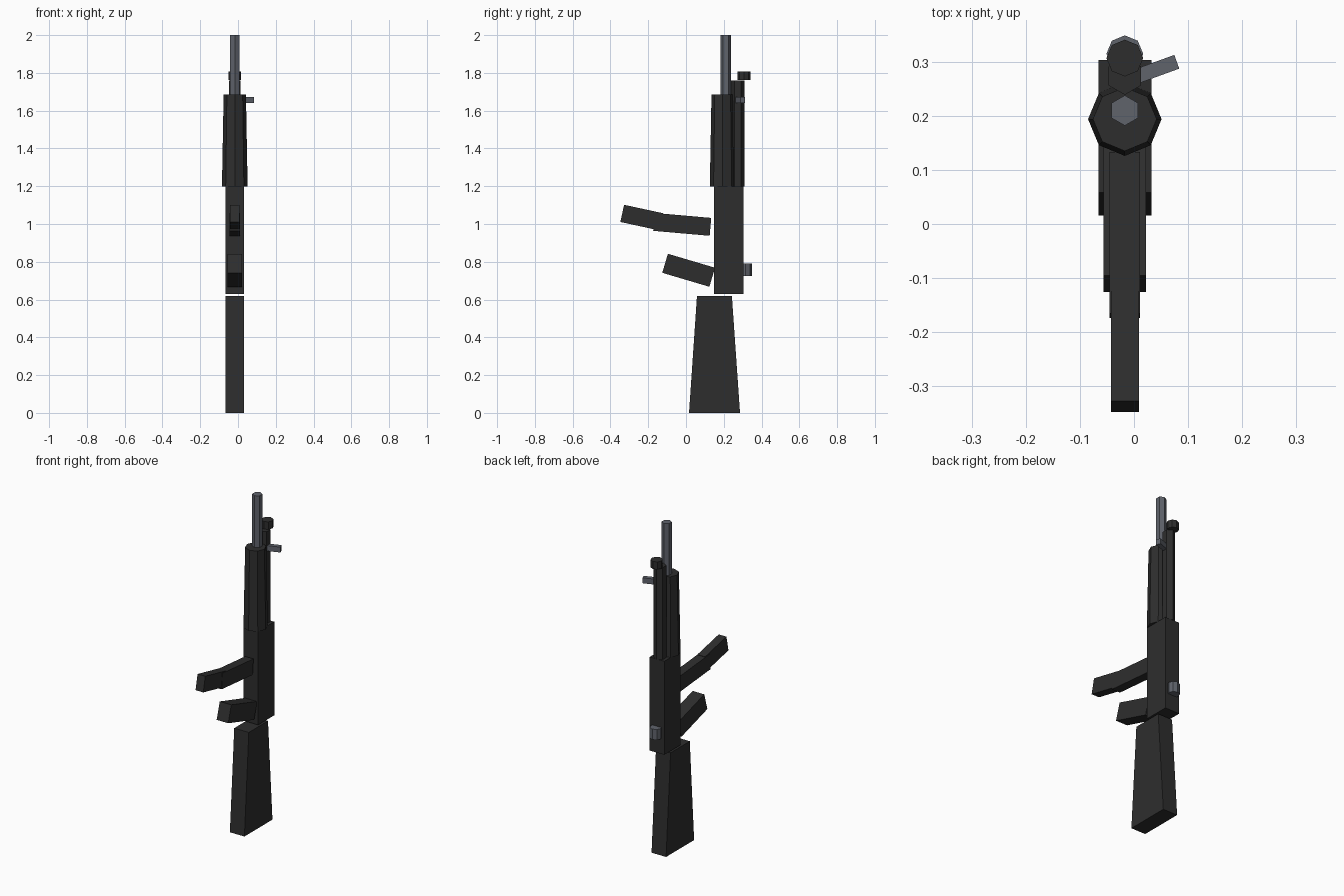
import bpy, bmesh, math
from mathutils import Matrix, Vector

cube = bpy.data.objects.get("Cube")
if cube:
    bpy.data.objects.remove(cube, do_unlink=True)

CX = -0.017  # centre line of the body


def material(name, colour):
    m = bpy.data.materials.new(name)
    m.use_nodes = True
    m.diffuse_color = colour
    m.node_tree.nodes["Principled BSDF"].inputs["Base Color"].default_value = colour
    return m


black = material("matte black", (0.027, 0.027, 0.027, 1))
steel = material("grey steel", (0.115, 0.125, 0.148, 1))


def finish(name, bm, mat):
    bmesh.ops.recalc_face_normals(bm, faces=bm.faces)
    mesh = bpy.data.meshes.new(name)
    bm.to_mesh(mesh)
    bm.free()
    mesh.materials.append(mat)
    ob = bpy.data.objects.new(name, mesh)
    bpy.context.collection.objects.link(ob)
    return ob


def box(name, centre, size, mat, angle=0, axis='X'):
    bm = bmesh.new()
    place = (Matrix.Translation(centre) @ Matrix.Rotation(math.radians(angle), 4, axis)
             @ Matrix.Diagonal((*size, 1)))
    bmesh.ops.create_cube(bm, size=1, matrix=place)
    return finish(name, bm, mat)


def tube(name, y, z0, z1, r0, r1, sides, mat):
    """Upright faceted cylinder with a corner facing the front."""
    bm = bmesh.new()
    place = Matrix.Translation((CX, y, (z0 + z1) / 2)) @ Matrix.Rotation(math.pi / 2, 4, 'Z')
    bmesh.ops.create_cone(bm, cap_ends=True, segments=sides, radius1=r0, radius2=r1,
                          depth=z1 - z0, matrix=place)
    # put a corner exactly on the front-to-back axis
    corner = max(bm.verts, key=lambda v: v.co.z * 10 + v.co.y).co - Vector((CX, y, 0))
    turn = math.pi / 2 - math.atan2(corner.y, corner.x)
    bmesh.ops.rotate(bm, verts=bm.verts, cent=(CX, y, 0), matrix=Matrix.Rotation(turn, 3, 'Z'))
    return finish(name, bm, mat)


# Tapered shoulder stock, a side profile extruded across the width
bm = bmesh.new()
profile = [(0.016, 0), (0.286, 0), (0.243, 0.618), (0.058, 0.618)]
face = bm.faces.new([bm.verts.new((CX - 0.049, y, z)) for y, z in profile])
side = bmesh.ops.extrude_face_region(bm, geom=[face])
bmesh.ops.translate(bm, vec=(0.098, 0, 0),
                    verts=[g for g in side["geom"] if isinstance(g, bmesh.types.BMVert)])
finish("stock", bm, black)

# Body, grip and two-piece curved magazine
box("receiver", (CX, 0.226, 0.914), (0.098, 0.155, 0.57), black)
box("grip", (CX, 0.014, 0.755), (0.078, 0.26, 0.105), black, -16.5)
box("magazine_upper", (CX, -0.02, 0.998), (0.056, 0.30, 0.095), black, -5)
box("magazine_lower", (CX, -0.235, 1.034), (0.052, 0.21, 0.093), black, -12.2)

# Barrel group
tube("handguard", 0.194, 1.198, 1.685, 0.068, 0.059, 8, black)
tube("barrel", 0.21, 1.2, 2.0, 0.028, 0.028, 6, steel)
tube("gas_tube", 0.274, 1.198, 1.76, 0.035, 0.035, 6, black)
tube("front_sight", 0.307, 1.762, 1.808, 0.034, 0.034, 8, black)
tube("rear_knob", 0.315, 0.726, 0.79, 0.034, 0.034, 8, steel)

# Angled side handle
box("side_handle", (0.043, 0.287, 1.657), (0.077, 0.027, 0.033), steel, 20, 'Z')
